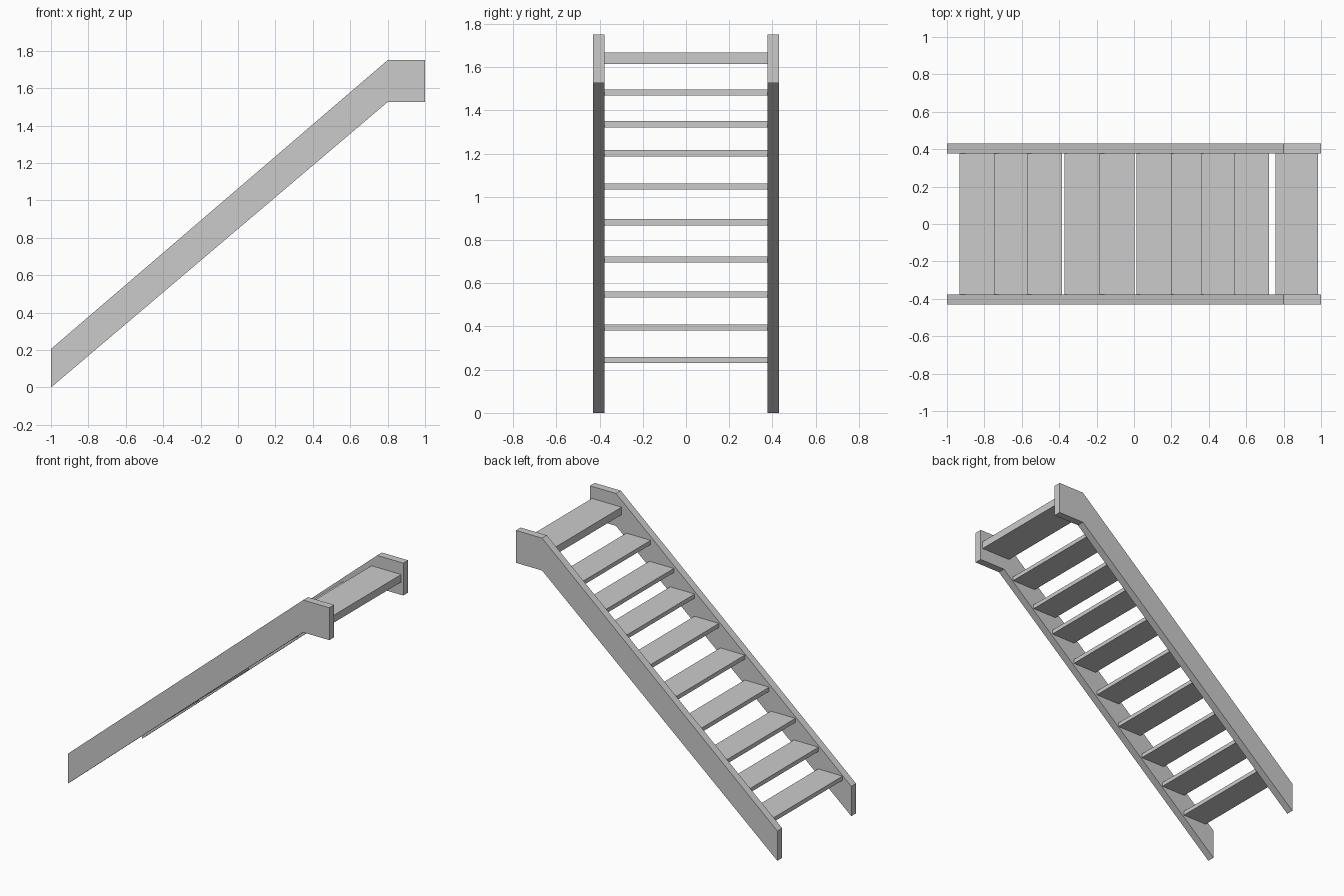
import bpy

if "Cube" in bpy.data.objects:
    bpy.data.objects.remove(bpy.data.objects["Cube"])

Y_IN, Y_OUT = 0.378, 0.43


def make_mesh(name, verts, faces):
    mesh = bpy.data.meshes.new(name)
    mesh.from_pydata(verts, [], faces)
    obj = bpy.data.objects.new(name, mesh)
    bpy.context.collection.objects.link(obj)
    return obj


def extrude_y(name, profile, y0, y1):
    """Extrude a counter-clockwise (x, z) profile from y0 to y1."""
    n = len(profile)
    verts = [(x, y, z) for y in (y0, y1) for x, z in profile]
    faces = [tuple(range(n)), tuple(reversed(range(n, 2 * n)))]
    faces += [(i, i + n, (i + 1) % n + n, (i + 1) % n) for i in range(n)]
    return make_mesh(name, verts, faces)


# Side stringers: sloped board with a level section at the top
stringer = [(-1, 0), (0.8, 1.526), (1, 1.526), (1, 1.75), (0.8, 1.75), (-1, 0.206)]
extrude_y("stringer_front", stringer, -Y_OUT, -Y_IN)
extrude_y("stringer_back", stringer, Y_IN, Y_OUT)


def tread(name, x, z, depth, thick):
    box = [(x, z), (x + depth, z), (x + depth, z + thick), (x, z + thick)]
    extrude_y(name, box, -Y_IN - 0.001, Y_IN + 0.001)


# Treads: (leading edge x, underside z), slightly irregular spacing
steps = [(-0.933, 0.230), (-0.749, 0.381), (-0.572, 0.533), (-0.372, 0.695),
         (-0.185, 0.867), (0.013, 1.033), (0.198, 1.187), (0.358, 1.321),
         (0.535, 1.468)]
for i, (x, z) in enumerate(steps):
    tread(f"tread_{i + 1}", x, z, 0.187, 0.029)

# Thicker, deeper landing board at the top
tread("top_landing", 0.757, 1.615, 0.227, 0.052)
